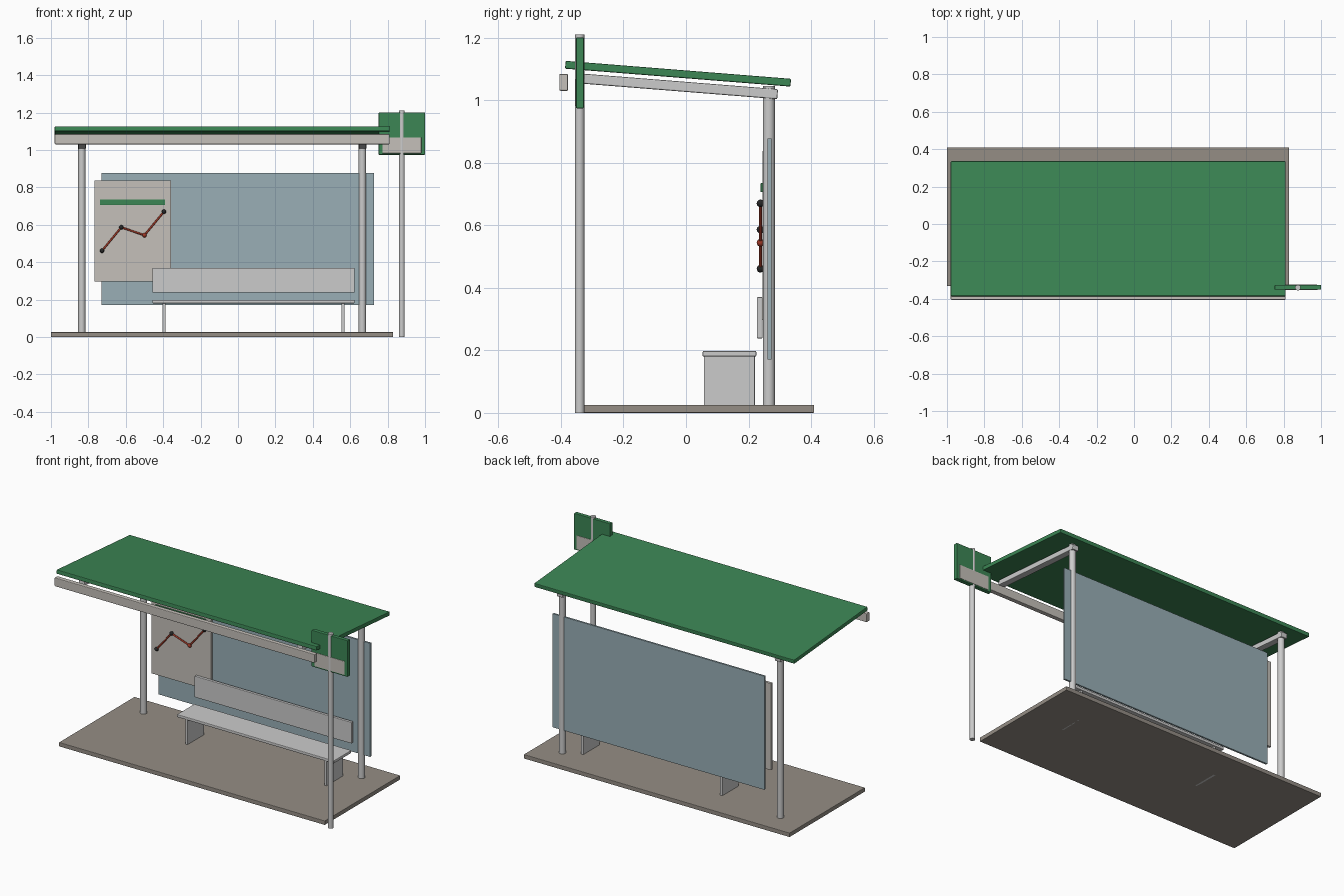
import bpy, math
from mathutils import Vector

if "Cube" in bpy.data.objects:
    bpy.data.objects.remove(bpy.data.objects["Cube"])


def material(name, rgb):
    m = bpy.data.materials.new(name)
    m.diffuse_color = (*rgb, 1)
    m.use_nodes = True
    m.node_tree.nodes["Principled BSDF"].inputs["Base Color"].default_value = m.diffuse_color
    return m


GREEN = material("green_paint", (0.045, 0.24, 0.09))
GLASS = material("tinted_glass", (0.32, 0.43, 0.47))
PALE = material("pale_panel", (0.56, 0.53, 0.49))
PAVING = material("paving", (0.30, 0.27, 0.235))
RED = material("route_red", (0.35, 0.04, 0.02))
DARK = material("stop_dark", (0.02, 0.02, 0.02))


def finish(ob, name, mat):
    ob.name = name
    if mat:
        ob.data.materials.append(mat)
    return ob


def box(name, x, y, z, mat=None, bevel=0.003, tilt=0.0):
    """Box from (min, max) ranges, softly bevelled, optionally pitched about x."""
    bpy.ops.mesh.primitive_cube_add(size=1)
    ob = bpy.context.object
    ob.scale = [r[1] - r[0] for r in (x, y, z)]
    bpy.ops.object.transform_apply(location=False, rotation=False, scale=True)
    ob.location = [(r[0] + r[1]) / 2 for r in (x, y, z)]
    ob.rotation_euler.x = tilt
    if bevel:
        b = ob.modifiers.new("soft_edges", 'BEVEL')
        b.width, b.segments = bevel, 2
    return finish(ob, name, mat)


def rod(name, a, b, r, mat=None, sides=24):
    """Round bar between two points."""
    a, b = Vector(a), Vector(b)
    bpy.ops.mesh.primitive_cylinder_add(vertices=sides, radius=r, depth=(b - a).length,
                                        location=(a + b) / 2)
    ob = bpy.context.object
    ob.rotation_euler = (b - a).to_track_quat('Z', 'Y').to_euler()
    bpy.ops.object.shade_smooth_by_angle(angle=math.radians(40))
    return finish(ob, name, mat)


SLOPE = -math.atan(0.0795)
SPAN = (-0.98, 0.81)

# Paved base
box("platform", (-1.0, 0.83), (-0.332, 0.41), (0, 0.026), PAVING)

# Sloping roof and front fascia
box("roof", SPAN, (-0.387, 0.336), (1.072, 1.097), GREEN, 0.004, SLOPE)
box("fascia", SPAN, (-0.405, -0.377), (1.03, 1.084), PALE, 0.004)

# Rear posts with cantilevered rafters
for side, x in (("left", -0.835), ("right", 0.665)):
    rod(side + "_post", (x, 0.265, 0.02), (x, 0.265, 1.045), 0.0195)
    box(side + "_rafter", (x - 0.021, x + 0.021), (-0.345, 0.294),
        (1.0285, 1.0605), None, 0.004, SLOPE)

# Rear glass
box("glass_panel", (-0.73, 0.727), (0.261, 0.273), (0.17, 0.877), GLASS, 0.001)

# Route board with heading bar, route line and stops
box("route_board", (-0.767, -0.357), (0.244, 0.261), (0.297, 0.837), PALE, 0.002)
box("route_heading_bar", (-0.738, -0.39), (0.239, 0.246), (0.706, 0.735), GREEN, 0.001)
stops = [(-0.727, 0.238, 0.461), (-0.624, 0.238, 0.586),
         (-0.5, 0.238, 0.544), (-0.396, 0.238, 0.67)]
for i, (a, b) in enumerate(zip(stops, stops[1:])):
    rod(f"route_line_{i + 1}", a, b, 0.005, RED, 12)
for i, p in enumerate(stops):
    bpy.ops.mesh.primitive_uv_sphere_add(segments=16, ring_count=10, radius=0.012, location=p)
    bpy.ops.object.shade_smooth()
    finish(bpy.context.object, f"route_stop_{i + 1}", RED if i == 2 else DARK)

# Bench
BENCH = (-0.458, 0.623)
box("bench_seat", BENCH, (0.053, 0.225), (0.18, 0.198), None, 0.004)
box("bench_backrest", BENCH, (0.2265, 0.245), (0.238, 0.37), None, 0.003)
for side, x in (("left", -0.396), ("right", 0.561)):
    box(side + "_bench_leg", (x - 0.008, x + 0.008), (0.057, 0.22), (0, 0.182), None, 0.002)

# Stop sign on its own pole
rod("sign_pole", (0.876, -0.34, 0), (0.876, -0.34, 1.21), 0.0152)
box("sign_panel", (0.752, 1.0), (-0.3515, -0.3265), (0.974, 1.2), GREEN, 0.003)
box("sign_plate", (0.773, 0.98), (-0.3535, -0.3245), (0.982, 1.067), PALE, 0.001)
